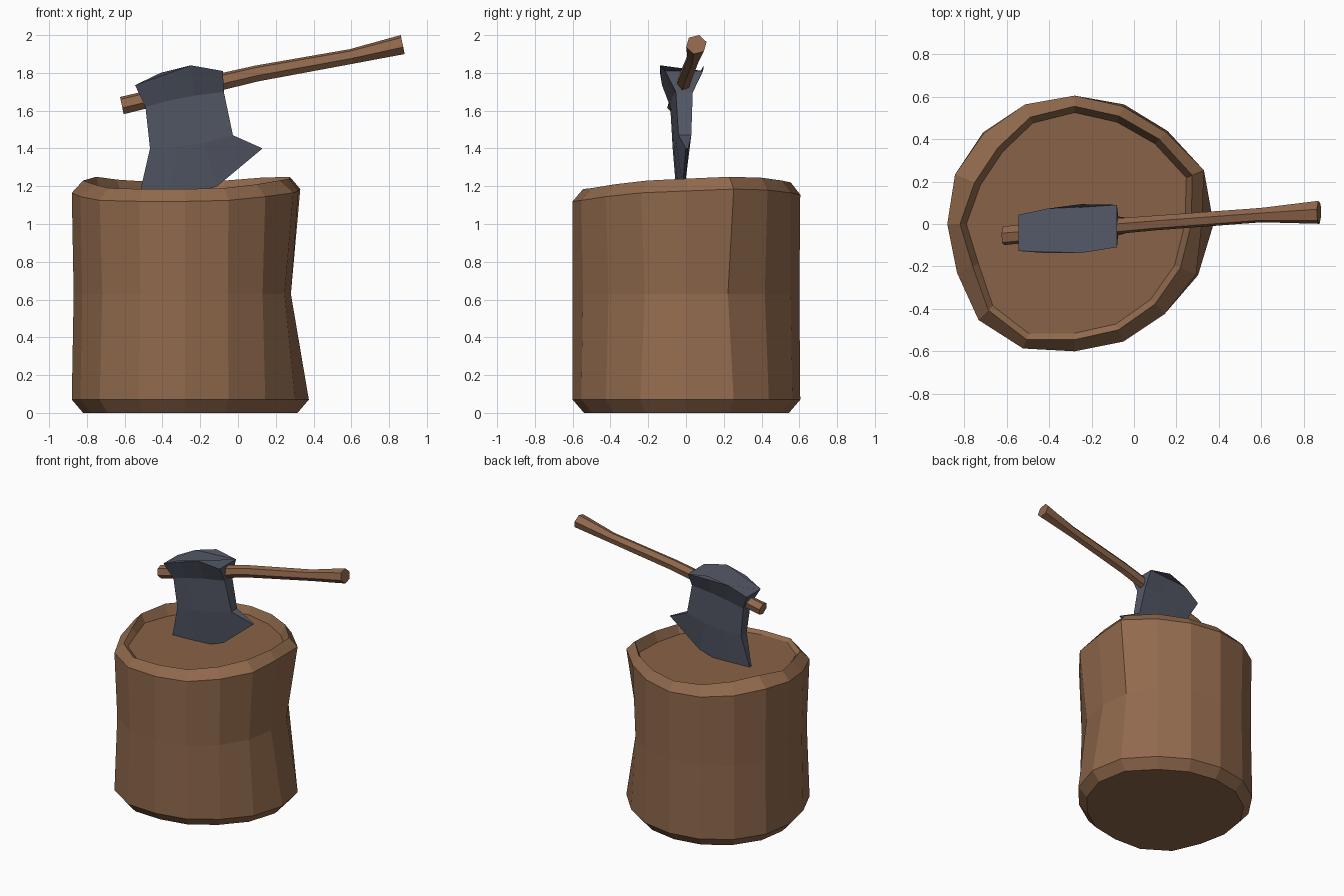
import bpy, bmesh, math

if "Cube" in bpy.data.objects:
    bpy.data.objects.remove(bpy.data.objects["Cube"])


def material(name, rgb):
    m = bpy.data.materials.new(name)
    m.diffuse_color = (*rgb, 1)
    m.use_nodes = True
    m.node_tree.nodes["Principled BSDF"].inputs["Base Color"].default_value = m.diffuse_color
    return m


bark = material("bark brown", (0.28, 0.142, 0.073))
cut_wood = material("cut wood brown", (0.25, 0.122, 0.063))
handle_wood = material("handle brown", (0.285, 0.138, 0.074))
steel = material("dark steel", (0.088, 0.099, 0.135))


def loft(name, rings, mats):
    """Skin closed rings of equal length and cap both ends."""
    bm = bmesh.new()
    vs = [[bm.verts.new(p) for p in r] for r in rings]
    n = len(rings[0])
    for a, b in zip(vs, vs[1:]):
        for i in range(n):
            j = (i + 1) % n
            bm.faces.new((a[i], a[j], b[j], b[i]))
    bm.faces.new(vs[0][::-1])
    top = bm.faces.new(vs[-1])
    top.material_index = len(mats) - 1
    bmesh.ops.recalc_face_normals(bm, faces=bm.faces)
    me = bpy.data.meshes.new(name)
    bm.to_mesh(me)
    bm.free()
    for m in mats:
        me.materials.append(m)
    ob = bpy.data.objects.new(name, me)
    bpy.context.collection.objects.link(ob)
    return ob


# Stump: irregular rings, waisted on the right, with a raised rim round the top
SIDES = 16
base = [.655, .66, .62, .61, .605, .61, .61, .61, .60, .60, .64, .635, .60, .60, .60, .63]
waist = [.56, .58, .59, .60, .60, .60, .60, .60, .59, .59, .62, .62, .60, .59, .58, .57]
shoulder = [.60, .66, .61, .60, .605, .61, .605, .61, .60, .60, .64, .635, .60, .60, .60, .62]
ridge = [.55, .60, .565, .55, .555, .545, .51, .51, .54, .52, .575, .59, .545, .54, .535, .54]
ridge_z = [1.24, 1.25, 1.245, 1.23, 1.22, 1.225, 1.235, 1.25,
           1.23, 1.21, 1.19, 1.185, 1.185, 1.19, 1.21, 1.23]


def stump_ring(radii, heights):
    out = []
    for i, (r, z) in enumerate(zip(radii, heights)):
        a = 2 * math.pi * i / SIDES
        out.append((-0.28 + r * math.cos(a), r * math.sin(a), z))
    return out


loft("stump", [
    stump_ring([r - 0.06 for r in base], [0] * SIDES),
    stump_ring(base, [0.07] * SIDES),
    stump_ring(waist, [0.63] * SIDES),
    stump_ring(shoulder, [z - 0.065 for z in ridge_z]),
    stump_ring(ridge, ridge_z),
    stump_ring([r - 0.03 for r in ridge], [1.165] * SIDES),
], [bark, cut_wood])


# Axe head: rows from poll to cutting edge, each (x, z, half thickness)
rows = [
    [(-.545, 1.735, .085), (-.41, 1.80, .105), (-.25, 1.84, .115), (-.08, 1.81, .10)],
    [(-.49, 1.62, .045), (-.38, 1.65, .048), (-.23, 1.68, .048), (-.075, 1.70, .045)],
    [(-.466, 1.40, .034), (-.33, 1.41, .036), (-.18, 1.43, .036), (-.027, 1.47, .034)],
    [(-.53, 1.12, .006), (-.36, 1.12, .006), (-.11, 1.20, .006), (.13, 1.40, .006)],
]


def head_ring(row):
    mid = [(x, 0.07 * (x + 0.3) - 0.025, z, h) for x, z, h in row]
    front = [(x, y - h, z) for x, y, z, h in mid]
    back = [(x, y + h, z) for x, y, z, h in reversed(mid)]
    return front + back


loft("axe_head", [head_ring(r) for r in rows], [steel])


# Handle: six-sided, gently bent, flared at the grip
tilt = math.radians(12)
path = [  # x, y, z, width radius, height radius
    (-.615, -.055, 1.627, .046, .047),
    (-.08, -.010, 1.755, .038, .045),
    (.10, .005, 1.797, .036, .043),
    (.60, .042, 1.887, .035, .040),
    (.872, .055, 1.95, .056, .052),
]
rings = []
for x, y, z, ry, rz in path:
    ring = []
    for k in range(6):
        a = math.radians(60 * k + 15)
        up = rz * math.sin(a)
        ring.append((x - up * math.sin(tilt), y + ry * math.cos(a), z + up))
    rings.append(ring)
loft("axe_handle", rings, [handle_wood])
